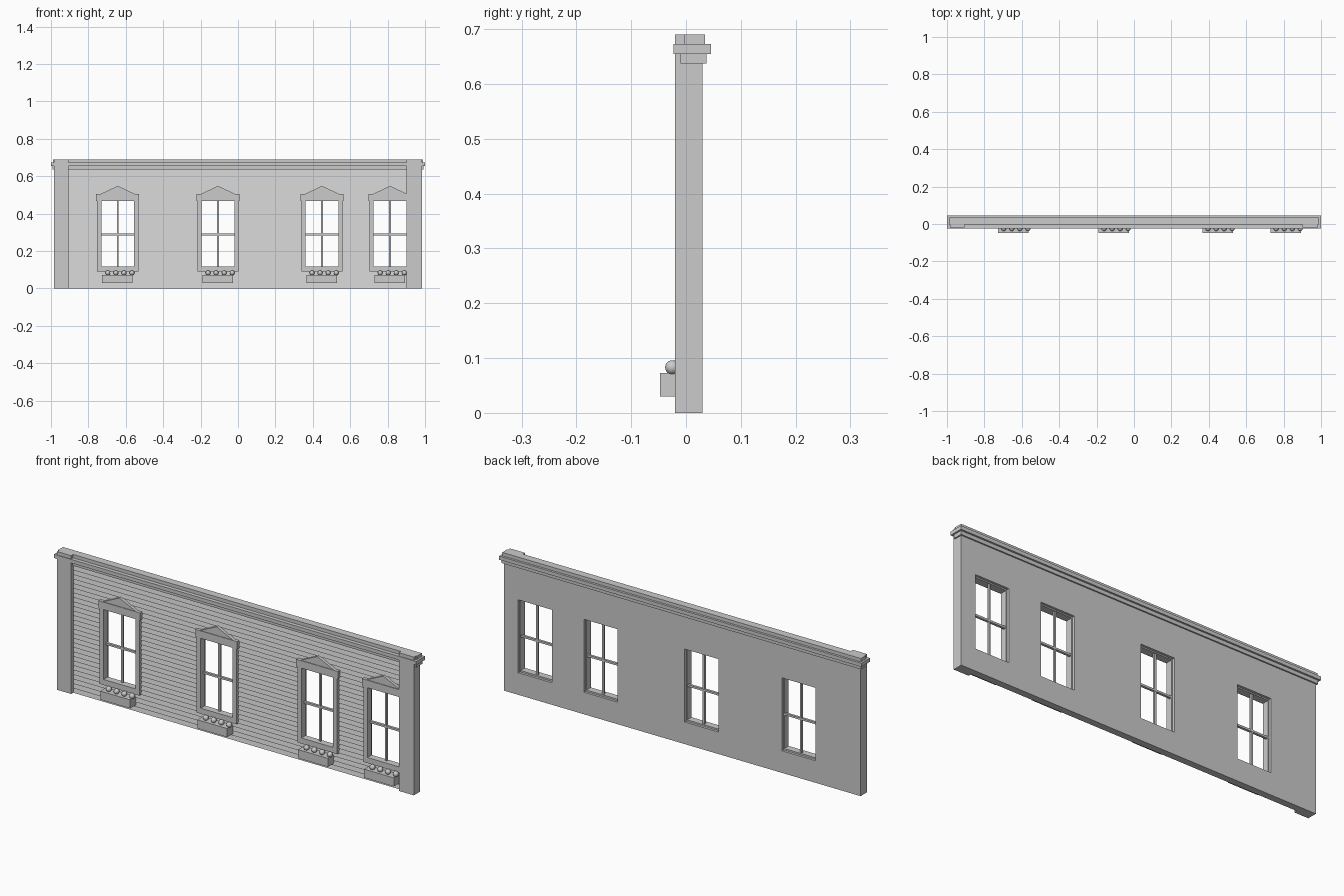
import bpy, bmesh

cube = bpy.data.objects.get("Cube")
if cube:
    bpy.data.objects.remove(cube, do_unlink=True)

grey = bpy.data.materials.new("plain_grey")
grey.use_nodes = True
grey.diffuse_color = (0.6, 0.6, 0.6, 1)
grey.node_tree.nodes["Principled BSDF"].inputs["Base Color"].default_value = (0.6, 0.6, 0.6, 1)


def finish(name, bm):
    bmesh.ops.recalc_face_normals(bm, faces=bm.faces)
    mesh = bpy.data.meshes.new(name)
    bm.to_mesh(mesh)
    bm.free()
    mesh.materials.append(grey)
    obj = bpy.data.objects.new(name, mesh)
    bpy.context.collection.objects.link(obj)
    return obj


def add_box(bm, x0, x1, y0, y1, z0, z1):
    verts = bmesh.ops.create_cube(bm, size=1)["verts"]
    for v in verts:
        v.co.x = x1 if v.co.x > 0 else x0
        v.co.y = y1 if v.co.y > 0 else y0
        v.co.z = z1 if v.co.z > 0 else z0


def boxes(name, *specs):
    bm = bmesh.new()
    for spec in specs:
        add_box(bm, *spec)
    return finish(name, bm)


def prism(name, points, vector):
    bm = bmesh.new()
    face = bm.faces.new([bm.verts.new(p) for p in points])
    out = bmesh.ops.extrude_face_region(bm, geom=[face])["geom"]
    bmesh.ops.translate(bm, vec=vector, verts=[g for g in out if isinstance(g, bmesh.types.BMVert)])
    return finish(name, bm)


END = 0.985
WALL_BACK = 0.03
CENTRES = [-0.643, -0.107, 0.449, 0.813]
OPEN_W, OPEN_LOW, OPEN_HIGH = 0.0875, 0.118, 0.468

# Wall with a sawtooth clapboard face
boards, wall_top = 30, 0.68
pitch = wall_top / boards
profile = [(-END, WALL_BACK, wall_top), (-END, WALL_BACK, 0)]
for i in range(boards):
    profile += [(-END, -0.004, i * pitch), (-END, 0.002, (i + 1) * pitch)]
wall = prism("clapboard_wall", profile, (2 * END, 0, 0))

# Window openings cut through the wall
cutter = boxes("opening_cutter", *[(c - 0.093, c + 0.093, -0.1, 0.1, 0.11, 0.474) for c in CENTRES])
cutter.hide_render = True
cut = wall.modifiers.new("openings", "BOOLEAN")
cut.object = cutter
cut.operation = "DIFFERENCE"
cut.solver = "EXACT"
bpy.context.view_layer.objects.active = wall
bpy.ops.object.modifier_apply(modifier=cut.name)
bpy.data.objects.remove(cutter, do_unlink=True)

# Corner columns
boxes("left_column", (0.902, END, -0.02, 0.02, 0, 0.69))
boxes("right_column", (-END, -0.907, -0.02, 0.02, 0, 0.69))

# Stepped cornice
boxes("cornice_lower", (-0.992, 0.992, -0.01, 0.037, 0.637, 0.655))
boxes("cornice_middle", (-1, 1, -0.023, 0.046, 0.655, 0.673))
boxes("cornice_top", (-0.99, 0.99, -0.004, 0.035, 0.673, 0.69))

for n, c in enumerate(CENTRES, 1):
    # Casing around the opening, with a wider lintel
    front, back = -0.016, 0.008
    boxes(f"window_casing_{n}",
          (c - 0.11, c - OPEN_W, front, back, 0.09, OPEN_HIGH),
          (c + OPEN_W, c + 0.11, front, back, 0.09, OPEN_HIGH),
          (c - OPEN_W, c + OPEN_W, front, back, 0.09, OPEN_LOW),
          (c - 0.115, c + 0.115, front - 0.003, back, OPEN_HIGH, 0.505))

    # Pediment over the lintel
    prism(f"window_pediment_{n}",
          [(c - 0.092, front, 0.505), (c + 0.092, front, 0.505), (c, front, 0.548)],
          (0, 0.022, 0))

    # Sash with one upright and one cross bar
    boxes(f"window_sash_{n}",
          (c - 0.005, c + 0.005, 0.004, 0.014, 0.11, 0.474),
          (c - 0.093, c + 0.093, 0.003, 0.015, 0.283, 0.293),
          (c - 0.093, c - OPEN_W, 0.004, 0.018, 0.11, 0.474),
          (c + OPEN_W, c + 0.093, 0.004, 0.018, 0.11, 0.474),
          (c - OPEN_W, c + OPEN_W, 0.004, 0.018, 0.11, OPEN_LOW),
          (c - OPEN_W, c + OPEN_W, 0.004, 0.018, OPEN_HIGH, 0.474))

    # Planter box and its row of round flowers
    boxes(f"flower_box_{n}", (c - 0.084, c + 0.08, -0.047, 0.004, 0.03, 0.073))
    bm = bmesh.new()
    for i in range(4):
        ball = bmesh.ops.create_uvsphere(bm, u_segments=20, v_segments=12, radius=0.013)["verts"]
        bmesh.ops.translate(bm, vec=(c - 0.053 + 0.043 * i, -0.025, 0.083), verts=ball)
    for f in bm.faces:
        f.smooth = True
    finish(f"flowers_{n}", bm)
